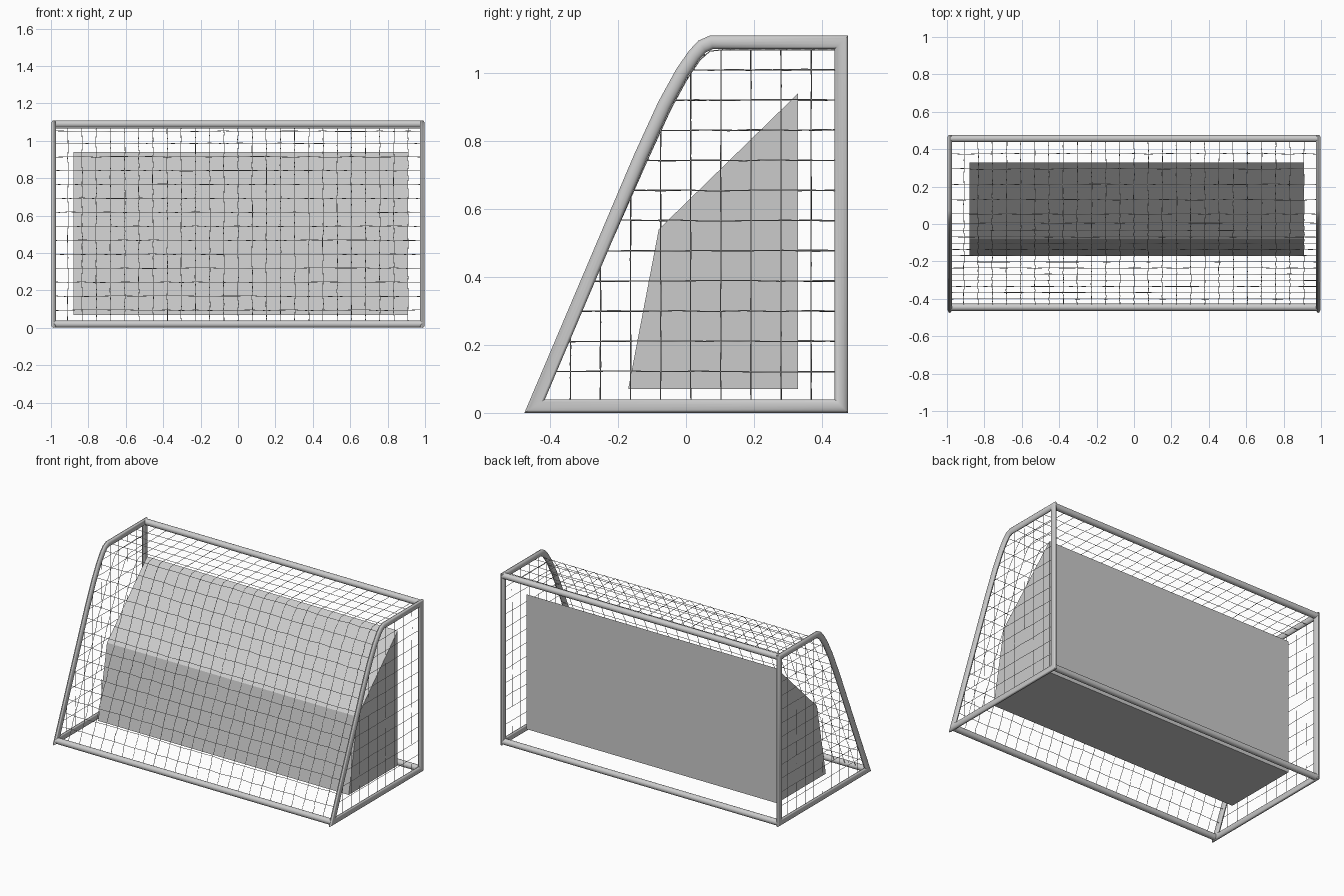
import bpy, bmesh, math, random
from mathutils import Vector

if "Cube" in bpy.data.objects:
    bpy.data.objects.remove(bpy.data.objects["Cube"])

random.seed(4)
RX, R = 0.0135, 0.02          # tube half-width in x, tube radius in the side plane
SIDE_X = 0.985
LOW, HIGH, BACK, FRONT = 0.02, 1.09, 0.457, -0.445

# Side outline (y, z): up the slope, round the bend, along the top
SLOPE = [(FRONT, LOW), (-0.135, 0.75), (-0.064, 0.905), (-0.012, 1.0),
         (0.024, 1.052), (0.048, 1.078), (0.075, HIGH), (BACK, HIGH)]
LOOP = SLOPE + [(BACK, LOW)]


def miter(pts, i):
    """Outward mitred direction at a corner of a closed clockwise outline."""
    p, a, b = Vector(pts[i]), Vector(pts[i - 1]), Vector(pts[(i + 1) % len(pts)])
    d1, d2 = (p - a).normalized(), (b - p).normalized()
    n1, n2 = Vector((-d1.y, d1.x)), Vector((-d2.y, d2.x))
    return (n1 + n2) / (1 + n1.dot(n2))


def finish(name, bm):
    bmesh.ops.recalc_face_normals(bm, faces=bm.faces)
    me = bpy.data.meshes.new(name)
    bm.to_mesh(me)
    bm.free()
    ob = bpy.data.objects.new(name, me)
    bpy.context.collection.objects.link(ob)
    return ob


def smooth(ob):
    bpy.ops.object.select_all(action='DESELECT')
    ob.select_set(True)
    bpy.context.view_layer.objects.active = ob
    bpy.ops.object.shade_smooth_by_angle(angle=math.radians(35))


def side_frame(name, x, n=14):
    bm = bmesh.new()
    rings = []
    for i, p in enumerate(LOOP):
        m = miter(LOOP, i) * R
        ring = []
        for k in range(n):
            a = math.tau * k / n + math.pi / n
            q = Vector(p) + m * math.sin(a)
            ring.append(bm.verts.new((x + RX * math.cos(a), q.x, q.y)))
        rings.append(ring)
    for i, r in enumerate(rings):
        s = rings[(i + 1) % len(rings)]
        for k in range(n):
            bm.faces.new((r[k], r[(k + 1) % n], s[(k + 1) % n], s[k]))
    smooth(finish(name, bm))


def crossbar(name, y, z):
    bpy.ops.mesh.primitive_cylinder_add(vertices=14, radius=R * 0.97, depth=2 * SIDE_X,
                                        location=(0, y, z), rotation=(0, math.pi / 2, 0))
    bpy.context.object.name = name
    smooth(bpy.context.object)


# Frame
side_frame("left_frame", -SIDE_X)
side_frame("right_frame", SIDE_X)
crossbar("top_crossbar", BACK, HIGH)
crossbar("back_ground_bar", BACK, LOW)
crossbar("front_ground_bar", FRONT, LOW)

# Solid block standing inside the goal
bm = bmesh.new()
prof = [(-0.17, 0.07), (0.33, 0.07), (0.33, 0.94), (-0.08, 0.54)]
face = bm.faces.new([bm.verts.new((-0.88, y, z)) for y, z in prof])
ext = bmesh.ops.extrude_face_region(bm, geom=[face])["geom"]
bmesh.ops.translate(bm, vec=(1.79, 0, 0), verts=[v for v in ext if isinstance(v, bmesh.types.BMVert)])
finish("inner_block", bm)

# Net outline just inside the tubes
NET = [Vector(p) - miter(LOOP, i) * 0.022 for i, p in enumerate(SLOPE)]
NET[0] = Vector((FRONT + 0.012, LOW))
NET[-1] = Vector((BACK, HIGH - 0.022))


def along(s):
    for a, b in zip(NET, NET[1:]):
        d = (b - a).length
        if s <= d:
            return a.lerp(b, s / d)
        s -= d
    return NET[-1]


def cross(value, axis):
    """Other coordinate of the net outline where one coordinate has this value."""
    for a, b in zip(NET, NET[1:]):
        if a[axis] <= value <= b[axis] and b[axis] > a[axis]:
            t = (value - a[axis]) / (b[axis] - a[axis])
            return a.lerp(b, t)[1 - axis]
    return NET[-1][1 - axis]


def net(name, wires):
    cu = bpy.data.curves.new(name, 'CURVE')
    cu.dimensions = '3D'
    cu.bevel_depth = 0.0016
    cu.bevel_resolution = 0
    for pts in wires:
        sp = cu.splines.new('POLY')
        sp.points.add(len(pts) - 1)
        for p, co in zip(sp.points, pts):
            p.co = (*co, 1)
    ob = bpy.data.objects.new(name, cu)
    bpy.context.collection.objects.link(ob)


def jit(a=0.003):
    return random.uniform(-a, a)


# Main net over the slope and the top
total = sum((b - a).length for a, b in zip(NET, NET[1:]))
wires = []
COLS, ROWS = 26, 19
for i in range(1, COLS):
    x = -SIDE_X + 2 * SIDE_X * i / COLS
    wires.append([(x + jit(), *along(total * k / 40)) for k in range(41)])
for j in range(1, ROWS):
    s = total * j / ROWS
    wires.append([(-SIDE_X + 2 * SIDE_X * i / COLS, *along(s + jit())) for i in range(COLS + 1)])
net("main_net", wires)

# Side nets
for name, x in (("left_net", -SIDE_X), ("right_net", SIDE_X)):
    wires = []
    for i in range(9):
        y = -0.34 + 0.0885 * i
        top = cross(y, 0)
        wires.append([(x, y + jit(0.001), LOW + (top - LOW) * k / 10) for k in range(11)])
    for j in range(11):
        z = 0.122 + 0.0887 * j
        y0 = cross(z, 1)
        wires.append([(x, y0 + (BACK - y0) * k / 8, z + jit(0.002)) for k in range(9)])
    net(name, wires)
